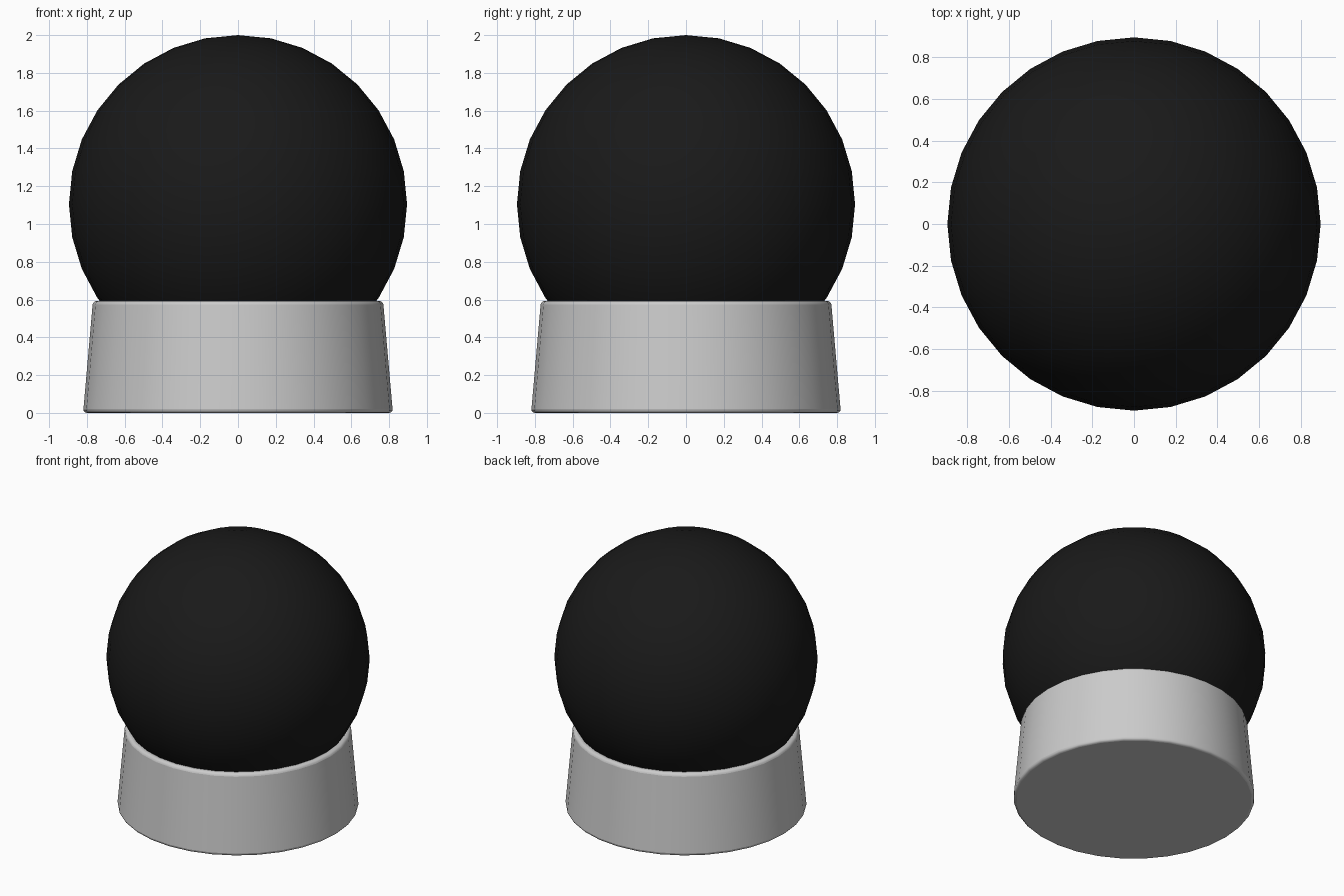
import bpy
from math import radians

if "Cube" in bpy.data.objects:
    bpy.data.objects.remove(bpy.data.objects["Cube"])

# Dark globe, resting inside the base
R = 0.895
bpy.ops.mesh.primitive_uv_sphere_add(segments=32, ring_count=16, radius=R, location=(0, 0, 2 - R))
globe = bpy.context.object
globe.name = "globe"
bpy.ops.object.shade_smooth()
dark = bpy.data.materials.new("dark_glass")
dark.diffuse_color = (0.01, 0.01, 0.01, 1)
dark.use_nodes = True
dark.node_tree.nodes["Principled BSDF"].inputs["Base Color"].default_value = dark.diffuse_color
globe.data.materials.append(dark)

# Tapered pedestal with softened rims
H = 0.593
bpy.ops.mesh.primitive_cone_add(vertices=32, radius1=0.82, radius2=0.768, depth=H, location=(0, 0, H / 2))
base = bpy.context.object
base.name = "base"
bevel = base.modifiers.new("rim_bevel", 'BEVEL')
bevel.width = 0.02
bevel.segments = 3
bevel.limit_method = 'ANGLE'
bevel.angle_limit = radians(40)
bpy.ops.object.shade_smooth_by_angle(angle=radians(35))
